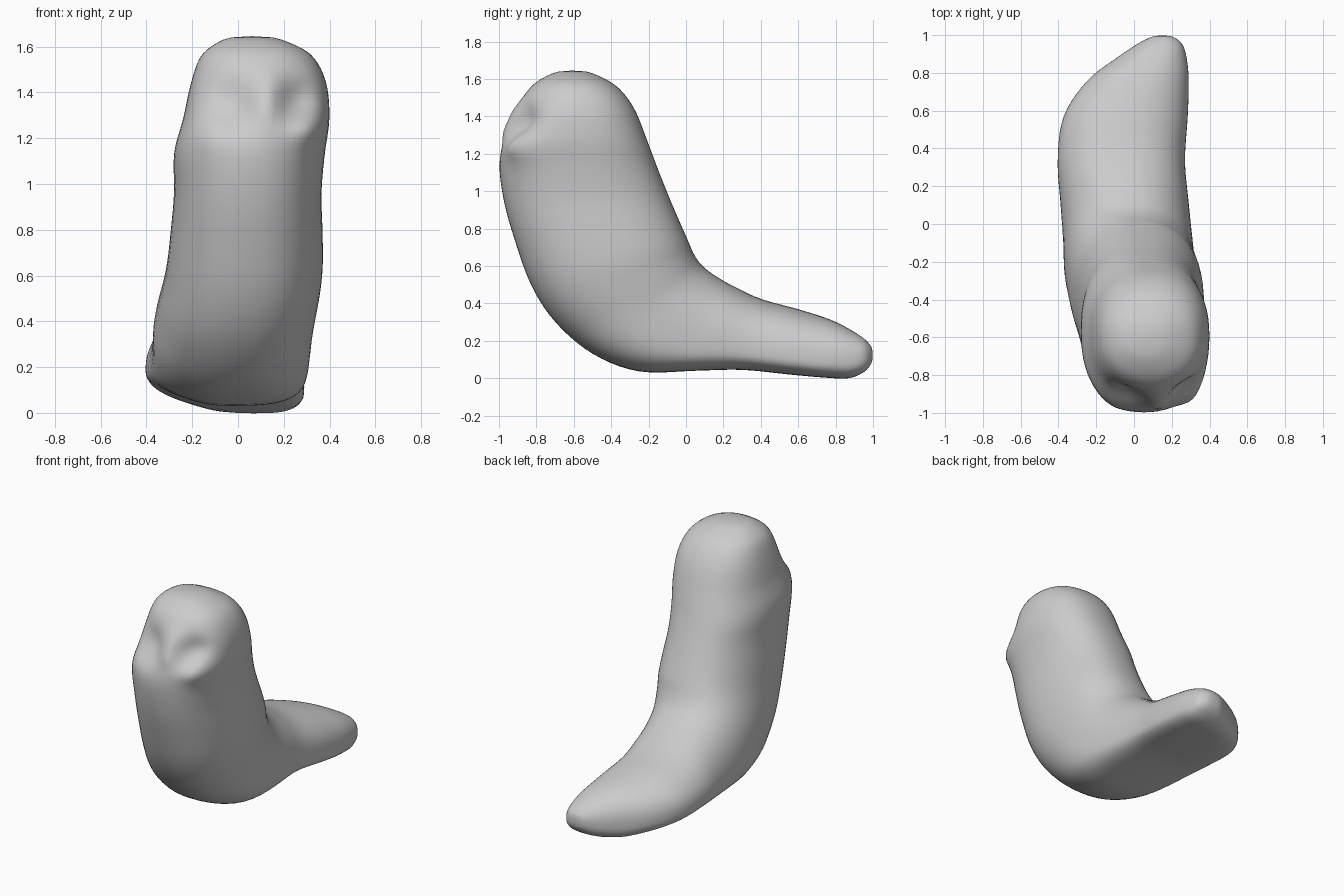
import bpy, bmesh, math
from mathutils import Vector

if "Cube" in bpy.data.objects:
    bpy.data.objects.remove(bpy.data.objects["Cube"])

# Cross-sections from crown to tail: front/belly (y, z), back (y, z), left x, right x
RINGS = [
    (-.70, 1.638, -.52, 1.64, -.05, .17),
    (-.82, 1.57, -.38, 1.57, -.155, .315),
    (-.91, 1.44, -.28, 1.45, -.205, .385),
    (-.975, 1.29, -.21, 1.28, -.24, .40),
    (-1.0, 1.15, -.15, 1.12, -.28, .38),
    (-.975, .95, -.09, .97, -.28, .365),
    (-.92, .75, -.03, .83, -.295, .37),
    (-.83, .50, .01, .74, -.315, .37),
    (-.70, .30, .04, .67, -.345, .35),
    (-.50, .13, .08, .61, -.37, .325),
    (-.25, .035, .14, .56, -.375, .31),
    (.05, .04, .24, .50, -.39, .29),
    (.30, .045, .40, .425, -.405, .27),
    (.55, .02, .60, .37, -.375, .285),
    (.75, .003, .77, .315, -.25, .29),
    (.87, .0, .88, .26, -.10, .28),
    (.955, .035, .955, .21, .02, .255),
    (.995, .085, .995, .165, .10, .20),
]
SIDES, STEPS = 64, 5


def catmull(p0, p1, p2, p3, t):
    return [0.5 * (2 * b + (c - a) * t + (2 * a - 5 * b + 4 * c - d) * t * t
                   + (3 * b - a - 3 * c + d) * t ** 3)
            for a, b, c, d in zip(p0, p1, p2, p3)]


def rounded(v, power):
    return math.copysign(abs(v) ** (2 / power), v)


# Smoothly interpolate the sections
sections = []
last = len(RINGS) - 1
for i in range(last):
    quad = [RINGS[max(0, min(last, i + k))] for k in (-1, 0, 1, 2)]
    sections += [catmull(*quad, s / STEPS) for s in range(STEPS)]
sections.append(RINGS[-1])

# Face: (x, z, radius, push along y); sockets go in, nose ridge and cheeks come out
FACE = [(-.03, 1.35, .11, .07), (.26, 1.36, .09, .08),
        (.13, 1.42, .06, -.03), (.12, 1.33, .06, -.04),
        (.32, 1.24, .08, -.06), (-.13, 1.23, .08, -.02)]


def sculpt(p):
    push = 0
    if p.y < -.6 and p.z > .9:
        for x, z, r, amount in FACE:
            push += amount * math.exp(-((p.x - x) ** 2 + (p.z - z) ** 2) / r ** 2)
        push *= min(1, (-.6 - p.y) / .15)
    # lift the left underside slightly
    lift = .15 * max(0, -.1 - p.x) * max(0, 1 - p.z / .3)
    return Vector((p.x, max(-1, p.y + push), p.z + lift))


# Body: loft through all sections and close both ends
bm = bmesh.new()
loops = []
for fy, fz, by, bz, xl, xr in sections:
    front, back = Vector((0, fy, fz)), Vector((0, by, bz))
    # the underside gets flatter and wider towards the tail
    flat = max(0, min(1, (fy + .6) / .6)) * max(0, min(1, (1.1 - fy) / .4))
    mid = front.lerp(back, .5 - .17 * flat)
    loop = []
    for k in range(SIDES):
        a = math.tau * k / SIDES
        c, s = math.cos(a), math.sin(a)
        power = 2.3
        if c > 0:
            power += flat * (1.2 if s > 0 else .4)
        p = mid + ((front if c > 0 else back) - mid) * abs(rounded(c, power))
        p.x = (xl + xr) / 2 + (xr - xl) / 2 * rounded(s, power)
        loop.append(bm.verts.new(sculpt(p)))
    loops.append(loop)
for a, b in zip(loops, loops[1:]):
    for k in range(SIDES):
        n = (k + 1) % SIDES
        bm.faces.new((a[k], a[n], b[n], b[k]))
for loop, tip in ((loops[0], (.06, -.61, 1.658)), (loops[-1], (.15, 1.005, .125))):
    v = bm.verts.new(tip)
    for k in range(SIDES):
        bm.faces.new((loop[k], loop[(k + 1) % SIDES], v))
bmesh.ops.recalc_face_normals(bm, faces=bm.faces)
for f in bm.faces:
    f.smooth = True

mesh = bpy.data.meshes.new("body")
bm.to_mesh(mesh)
bm.free()
body = bpy.data.objects.new("body", mesh)
bpy.context.collection.objects.link(body)

# Soften like clay
soft = body.modifiers.new("soften", 'SMOOTH')
soft.factor = .5
soft.iterations = 4
